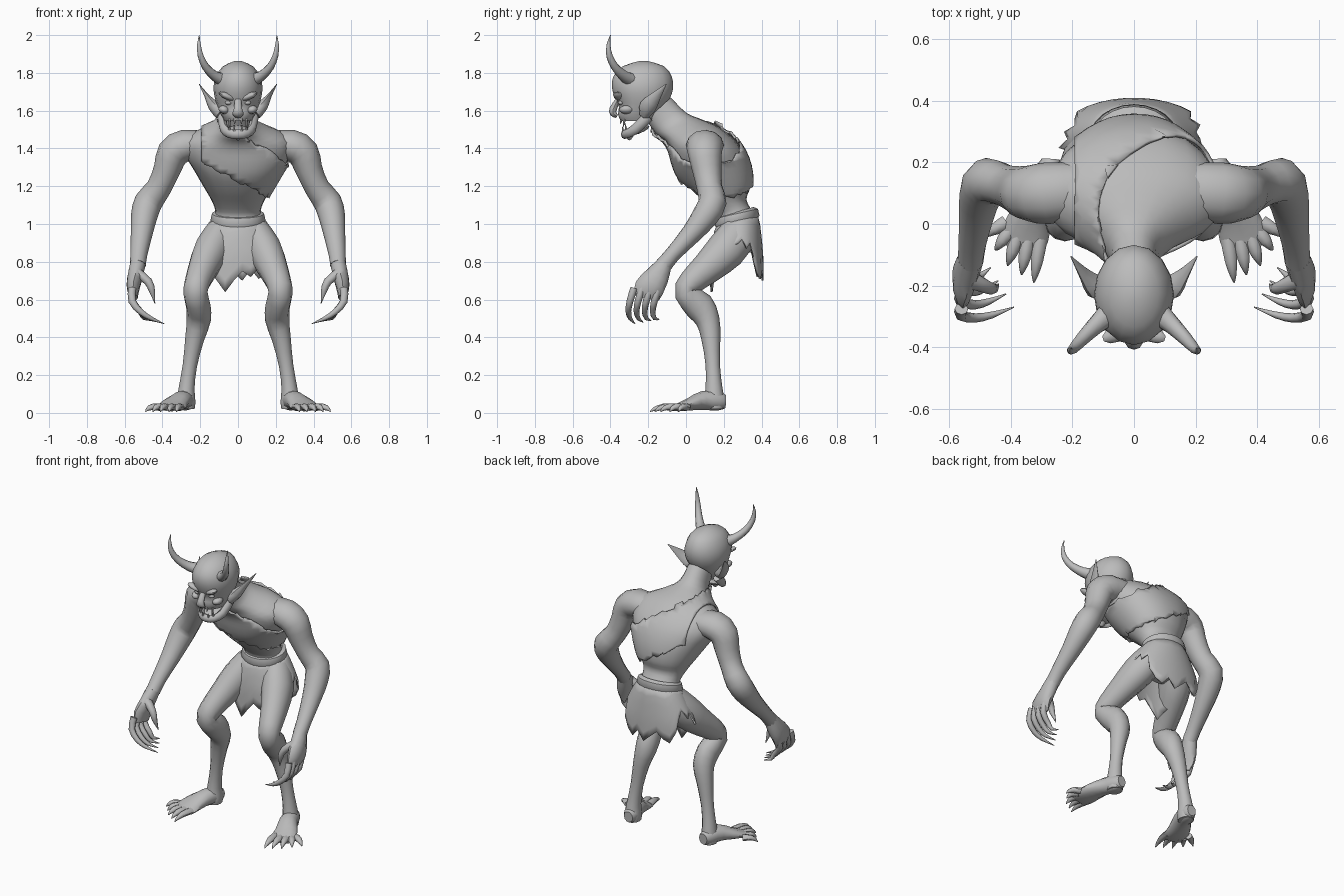
import bpy, bmesh, math, random
from mathutils import Vector as V, Matrix

random.seed(4)
if "Cube" in bpy.data.objects:
    bpy.data.objects.remove(bpy.data.objects["Cube"])

grey = bpy.data.materials.new("plain grey")
grey.use_nodes = True
grey.diffuse_color = (0.5, 0.5, 0.5, 1)
grey.node_tree.nodes["Principled BSDF"].inputs["Base Color"].default_value = (0.5, 0.5, 0.5, 1)


def finish(name, bm, angle=50):
    bmesh.ops.recalc_face_normals(bm, faces=bm.faces)
    mesh = bpy.data.meshes.new(name)
    bm.to_mesh(mesh)
    bm.free()
    mesh.materials.append(grey)
    ob = bpy.data.objects.new(name, mesh)
    bpy.context.collection.objects.link(ob)
    bpy.ops.object.select_all(action='DESELECT')
    ob.select_set(True)
    bpy.context.view_layer.objects.active = ob
    bpy.ops.object.shade_smooth_by_angle(angle=math.radians(angle))
    return ob


def smooth_path(rows, steps=2):
    """Catmull-Rom interpolation of rows of numbers."""
    out = []
    for i in range(len(rows) - 1):
        a, b, c, d = (V(rows[max(0, min(len(rows) - 1, k))]) for k in (i - 1, i, i + 1, i + 2))
        for s in range(steps):
            t = s / steps
            out.append(b + (c - a) * t / 2 + (a * 2 - b * 5 + c * 4 - d) * t * t / 2
                       + (b * 3 - a - c * 3 + d) * t ** 3 / 2)
    return out + [V(rows[-1])]


def skin(rings, n, power=1.0):
    """Closed mesh through rings of (centre, half axis, half axis)."""
    bm = bmesh.new()
    loops = []
    for c, u, v in rings:
        loop = []
        for k in range(n):
            a = math.tau * k / n
            ca, sa = math.cos(a), math.sin(a)
            loop.append(bm.verts.new(c + u * math.copysign(abs(ca) ** power, ca)
                                     + v * math.copysign(abs(sa) ** power, sa)))
        loops.append(loop)
    for p, q in zip(loops, loops[1:]):
        for k in range(n):
            bm.faces.new((p[k], p[(k + 1) % n], q[(k + 1) % n], q[k]))
    bm.faces.new(loops[0][::-1])
    bm.faces.new(loops[-1])
    return bm


def tube(name, rows, ref=(1, 0, 0), n=10, side=1, steps=2):
    """Limb along rows of (x, y, z, radius on ref axis, other radius)."""
    pts = smooth_path(rows, steps)
    rings = []
    for i, p in enumerate(pts):
        t = (pts[min(i + 1, len(pts) - 1)].xyz - pts[max(i - 1, 0)].xyz).normalized()
        u = V(ref) - t * t.dot(V(ref))
        u.normalize()
        rings.append((p.xyz, u * max(p[3], .002), t.cross(u) * max(p[4], .002)))
    bm = skin(rings, n)
    bmesh.ops.scale(bm, vec=(side, 1, 1), verts=bm.verts)
    return finish(name, bm)


def body(rows, n=20, grow=0.0):
    """Trunk from rows of front y, front z, back y, back z, half width."""
    rings = []
    for fy, fz, by, bz, w in smooth_path(rows, 3):
        half = V((0, by - fy, bz - fz)) / 2
        rings.append((V((0, (fy + by) / 2, (fz + bz) / 2)), V((w + grow, 0, 0)),
                      half + half.normalized() * grow))
    return skin(rings, n, .92)


def blob(name, centre, size, turn=(0, 0, 0)):
    bm = bmesh.new()
    bmesh.ops.create_uvsphere(bm, u_segments=10, v_segments=6, radius=1)
    m = Matrix.Translation(centre)
    for ang, ax in zip(turn, 'XYZ'):
        m = m @ Matrix.Rotation(ang, 4, ax)
    bmesh.ops.transform(bm, matrix=m @ Matrix.Diagonal((*size, 1)), verts=bm.verts)
    return finish(name, bm)


# Trunk: neck, hunched back, narrow waist, pelvis
trunk = [(-.21, 1.55, -.08, 1.67, .07), (-.16, 1.48, 0, 1.59, .085), (-.11, 1.44, .08, 1.555, .16),
         (-.08, 1.39, .18, 1.51, .27), (-.06, 1.32, .28, 1.42, .28), (-.03, 1.25, .33, 1.31, .23),
         (.04, 1.17, .34, 1.2, .175), (.12, 1.1, .32, 1.13, .135), (.17, 1.04, .35, 1.07, .12),
         (.16, .98, .39, 1.0, .15), (.16, .92, .39, .93, .16), (.2, .84, .36, .85, .09)]
finish("trunk", body(trunk))

# Torn sash: inflated trunk trimmed to a diagonal band over one shoulder
bm = body(trunk, 40, .012)
cuts = [((0, 0, 1.48), (.6, 0, 1)), ((0, 0, 1.23), (-.55, 0, -1)), ((-.19, 0, 0), (-1, 0, 0))]
for point, normal in cuts:
    bmesh.ops.bisect_plane(bm, geom=bm.verts[:] + bm.edges[:] + bm.faces[:], plane_co=point,
                           plane_no=normal, clear_outer=True)
for v in bm.verts:
    if v.is_boundary and v.co.x > -.18:
        v.co.z += random.uniform(-.014, .014)
sash = finish("sash", bm)
mod = sash.modifiers.new("thickness", 'SOLIDIFY')
mod.thickness = .012
mod.offset = 0

# Head: front y, back y, z, half width
head = []
for fy, by, z, w in smooth_path([(-.25, -.2, 1.862, .02), (-.335, -.115, 1.835, .08), (-.385, -.075, 1.78, .118),
                                 (-.392, -.068, 1.72, .13), (-.375, -.085, 1.665, .122), (-.355, -.115, 1.62, .108),
                                 (-.36, -.14, 1.58, .09), (-.345, -.16, 1.545, .07)]):
    head.append((V((0, (fy + by) / 2, z)), V((w, 0, 0)), V((0, (by - fy) / 2, 0))))
finish("head", skin(head, 16))
tube("nose", [(0, -.36, 1.66, .018, .012), (0, -.385, 1.61, .022, .02), (0, -.385, 1.585, .03, .018),
              (0, -.365, 1.57, .02, .01)], n=8)
tube("lower_jaw", [(.085, -.2, 1.57, .03, .025), (.075, -.265, 1.505, .028, .022), (.045, -.31, 1.48, .025, .02),
                   (0, -.325, 1.475, .025, .02), (-.045, -.31, 1.48, .025, .02), (-.075, -.265, 1.505, .028, .022),
                   (-.085, -.2, 1.57, .03, .025)], ref=(0, 0, 1), n=8)
blob("mouth_floor", (0, -.255, 1.495), (.065, .065, .018), (.35, 0, 0))
tube("chin", [(0, -.3, 1.485, .035, .03), (0, -.3, 1.46, .025, .02), (0, -.295, 1.445, .006, .006)], n=8)

for s, word in ((1, "left"), (-1, "right")):
    # Face details
    blob(word + "_brow", (s * .055, -.355, 1.675), (.055, .028, .017), (0, -s * .4, -s * .35))
    blob(word + "_cheek", (s * .075, -.315, 1.605), (.03, .04, .022), (0, -s * .3, 0))
    blob(word + "_eye", (s * .05, -.345, 1.642), (.02, .015, .012))
    for i, (x, y, z, h) in enumerate([(.018, -.34, 1.555, -.025), (.045, -.325, 1.555, -.045),
                                      (.02, -.33, 1.485, .03), (.045, -.315, 1.49, .045)]):
        tube(f"{word}_tooth_{i}", [(x, y, z, .009, .009), (x, y - .008, z + h, .001, .001)], n=6, side=s, steps=1)
    tube(word + "_horn", [(.085, -.295, 1.765, .04, .036), (.125, -.33, 1.785, .03, .027),
                          (.17, -.375, 1.83, .022, .021), (.198, -.405, 1.89, .017, .016),
                          (.207, -.41, 1.95, .01, .01), (.205, -.4, 2.0, .001, .001)], ref=(0, 1, 0), side=s)
    tube(word + "_ear", [(.09, -.215, 1.59, .035, .04), (.13, -.2, 1.625, .045, .03),
                         (.165, -.16, 1.675, .028, .012), (.205, -.105, 1.74, .002, .002)],
         ref=(0, 1, -.4), n=8, side=s)

    # Arm and hand
    tube(word + "_arm", [(.17, .11, 1.42, .09, .07), (.28, .1, 1.415, .1, .085), (.345, .1, 1.375, .09, .085),
                         (.375, .11, 1.29, .078, .072), (.42, .125, 1.19, .068, .066), (.475, .14, 1.115, .075, .075),
                         (.497, .1, 1.04, .07, .07), (.51, .03, .95, .055, .058), (.525, -.07, .84, .042, .045),
                         (.53, -.12, .78, .045, .042)], ref=(0, 1, 0), n=12, side=s)
    tube(word + "_palm", [(.53, -.115, .79, .042, .042), (.545, -.155, .72, .066, .042), (.555, -.195, .66, .078, .034),
                          (.55, -.21, .61, .068, .02)], ref=(0, 1, 0), side=s)
    for i in range(4):
        y = -.275 + .043 * i
        tube(f"{word}_finger_{i}", [(.56, y, .66, .02, .022), (.56, y - .022, .59, .018, .02),
                                    (.515, y - .03, .535, .015, .016), (.46 + .012 * i, y - .02, .5, .011, .011),
                                    (.39 + .025 * i, y + .005, .472 + .008 * i, .001, .001)],
             ref=(0, 1, 0), n=8, side=s)
    tube(word + "_thumb", [(.53, -.18, .74, .03, .025), (.475, -.205, .695, .022, .022), (.455, -.21, .645, .016, .016),
                           (.44, -.195, .58, .001, .001)], ref=(0, 1, 0), n=8, side=s)

    # Leg and foot
    tube(word + "_leg", [(.09, .28, .95, .085, .1), (.14, .21, .86, .095, .105), (.185, .11, .765, .08, .085),
                         (.215, .025, .69, .068, .068), (.225, .0, .635, .064, .062), (.21, .07, .565, .065, .08),
                         (.208, .115, .49, .064, .064), (.23, .132, .39, .05, .05), (.255, .142, .25, .038, .038),
                         (.272, .148, .13, .042, .045), (.275, .15, .06, .05, .055), (.275, .15, .02, .045, .05)],
         n=12, side=s)
    tube(word + "_foot", [(.27, .21, .06, .03, .035), (.275, .17, .062, .048, .05), (.3, .09, .066, .055, .05),
                          (.335, .02, .046, .07, .034), (.355, -.04, .03, .078, .022), (.365, -.08, .024, .065, .014)],
         n=12, side=s)
    for i, (bx, by, tx, ty) in enumerate([(.305, -.05, .325, -.19), (.345, -.055, .365, -.165),
                                          (.38, -.045, .41, -.135), (.405, -.025, .45, -.085),
                                          (.415, .005, .49, -.04)]):
        mx, my = (bx + tx) / 2, (by + ty) / 2
        tube(f"{word}_toe_{i}", [(bx, by, .03, .024, .02), (mx, my, .032, .02, .017),
                                 (tx * .7 + mx * .3, ty * .7 + my * .3, .02, .01, .01), (tx, ty, .006, .002, .002)],
             n=8, side=s)

# Belt roll round the waist
bm = bmesh.new()
loops = []
for k in range(24):
    a = math.tau * k / 24
    out = V((math.cos(a), math.sin(a), 0))
    mid = V((.13 * out.x, .27 + .103 * out.y, 1.03 + .025 * out.y))
    loops.append([bm.verts.new(mid + out * r + V((0, 0, h)))
                  for r, h in ((-.015, .035), (.008, .025), (.016, -.01), (.0, -.035))])
for k in range(24):
    for j in range(3):
        bm.faces.new((loops[k][j], loops[k - 1][j], loops[k - 1][j + 1], loops[k][j + 1]))
finish("belt", bm)

# Ragged loincloth: hem height by angle, starting at the left side, going round the back
hem = [.9, .92, .87, .9, .8, .74, .71, .76, .7, .74, .78, .74, .72, .79, .88, .92, .87, .9,
       .82, .93, .95, .84, .75, .7, .64, .7, .75, .72, .77, .84, .95, .93, .83, .89]
count = len(hem)
bm = bmesh.new()
cols = []
for k, low in enumerate(hem):
    a = math.tau * k / count
    col = []
    for j in range(7):
        z = 1.03 + (low - 1.03) * j / 6
        d = min(1, (1.03 - z) / .2)
        rx = .135 + .115 * d ** .8
        ry = .105 + (.03 if math.sin(a) > 0 else .045) * d ** .6
        col.append(bm.verts.new((rx * math.cos(a), .275 + ry * math.sin(a), z + .02 * math.sin(a) * (1 - d))))
    cols.append(col)
for k in range(count):
    for j in range(6):
        bm.faces.new((cols[k][j], cols[k - 1][j], cols[k - 1][j + 1], cols[k][j + 1]))
cloth = finish("loincloth", bm)
mod = cloth.modifiers.new("thickness", 'SOLIDIFY')
mod.thickness = .01
